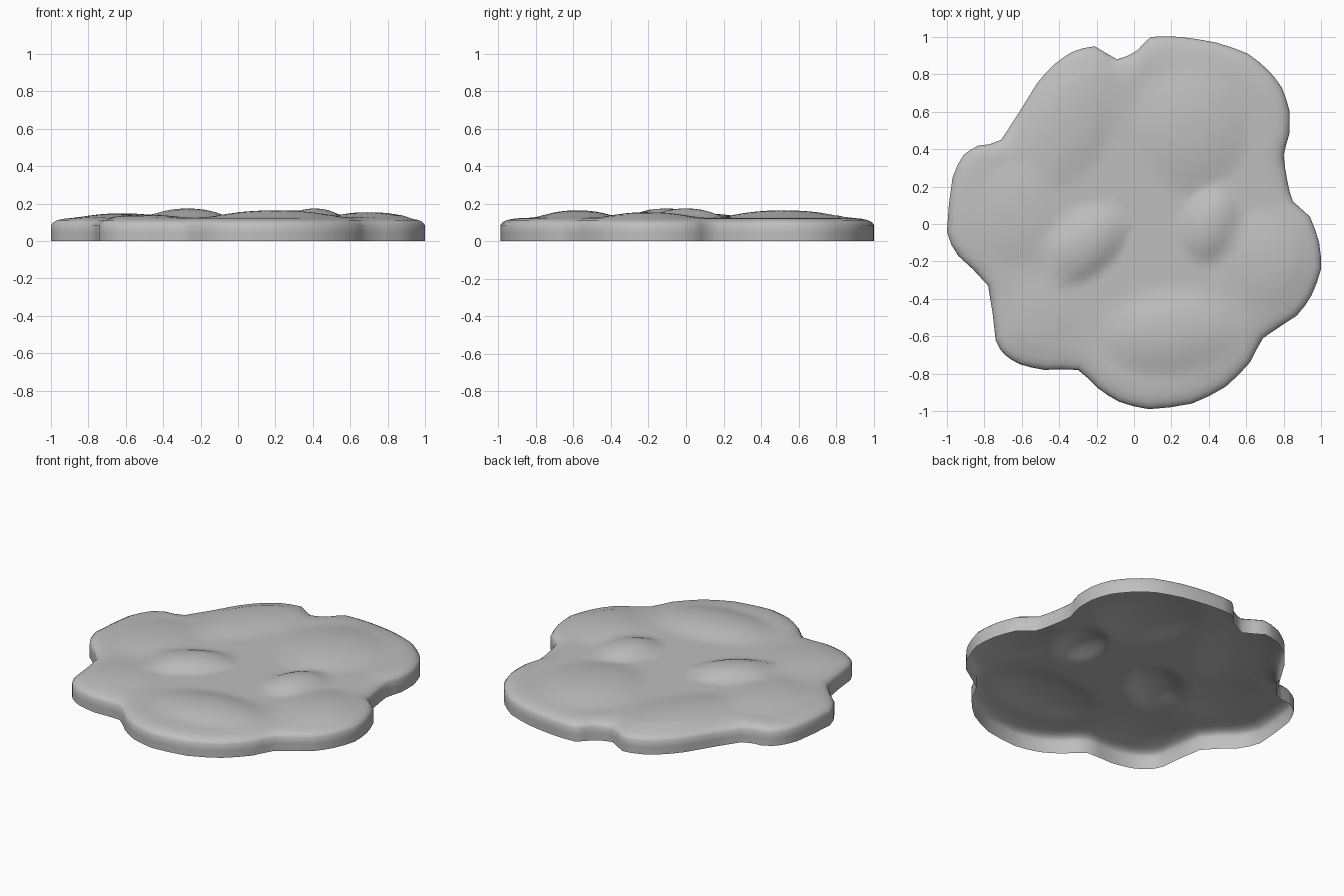
import bpy
import bmesh
import math
from mathutils import Vector

default_cube = bpy.data.objects.get("Cube")
if default_cube:
    bpy.data.objects.remove(default_cube, do_unlink=True)

# Lobed outline of the puddle, clockwise from the back
OUTLINE = [
    (.09, 1), (.25, 1), (.44, .97), (.61, .91), (.72, .82), (.79, .73),
    (.83, .61), (.83, .48), (.8, .37), (.82, .23), (.85, .12), (.94, .04),
    (.99, -.1), (1, -.24), (.95, -.38), (.87, -.49), (.69, -.61),
    (.62, -.74), (.49, -.87), (.31, -.96), (.08, -.99), (-.08, -.95),
    (-.19, -.88), (-.3, -.78), (-.48, -.78), (-.61, -.75), (-.69, -.7),
    (-.74, -.62), (-.78, -.33), (-.94, -.17), (-1, -.04), (-.97, .25),
    (-.91, .37), (-.83, .42), (-.71, .45), (-.52, .75), (-.43, .85),
    (-.33, .92), (-.21, .95), (-.09, .88), (.02, .93),
]

# Swellings on the top: centre x, centre y, radius, radius, turn, height
SWELLINGS = [
    (.41, 0, .17, .24, -20, .05),
    (-.27, -.11, .3, .19, 40, .05),
    (.31, .52, .33, .38, 0, .04),
    (-.33, .55, .24, .42, -25, .026),
    (.2, -.58, .42, .25, 5, .04),
    (-.62, .05, .28, .32, 0, .024),
    (-.5, -.48, .26, .26, 0, .016),
    (.7, -.2, .26, .3, 0, .03),
]

# Rounded rim: inset from the outline, height
RIM = [(0, 0), (0, .045), (0, .085), (.012, .1), (.035, .112), (.07, .119)]
FLAT_HEIGHT = .124
RINGS = 22


def subdivided(points):
    """Points of the closed outline with one added between each pair."""
    result = []
    count = len(points)
    for i in range(count):
        before, start, end, after = (
            Vector(points[(i + k) % count]) for k in (-1, 0, 1, 2))
        middle = (start + end) / 2
        bulge = (start + end - before - after) / 16
        result += [start, middle + bulge * .6]
    return result


def top_height(x, y):
    """Height of the flat top with every swelling added."""
    height = FLAT_HEIGHT
    for cx, cy, rx, ry, turn, rise in SWELLINGS:
        c = math.cos(math.radians(turn))
        s = math.sin(math.radians(turn))
        u = ((x - cx) * c + (y - cy) * s) / rx
        v = ((y - cy) * c - (x - cx) * s) / ry
        d = u * u + v * v
        if d < 1:
            height += rise * (1 - d) ** 2 * (1 + d)
    return height


def bridge(bm, outer, inner):
    """Quads between two rings of equal length, facing outwards."""
    count = len(outer)
    for i in range(count):
        j = (i + 1) % count
        bm.faces.new((outer[i], inner[i], inner[j], outer[j]))


def build_puddle(name, material):
    bm = bmesh.new()
    outline = subdivided(OUTLINE)
    rings = []

    # Side wall and rounded rim
    for inset, height in RIM:
        ring = [p - p.normalized() * inset for p in outline]
        rings.append([bm.verts.new((p.x, p.y, height)) for p in ring])

    # Swollen top, in rings that shrink towards the middle
    inner_edge = [p - p.normalized() * .12 for p in outline]
    for k in range(RINGS):
        scale = 1 - k / RINGS
        ring = [p * scale for p in inner_edge]
        rings.append([bm.verts.new((p.x, p.y, top_height(p.x, p.y)))
                      for p in ring])
    for outer, inner in zip(rings, rings[1:]):
        bridge(bm, outer, inner)

    # Middle fan; the underside stays open
    middle = bm.verts.new((0, 0, top_height(0, 0)))
    last = rings[-1]
    for i, vert in enumerate(last):
        bm.faces.new((vert, middle, last[(i + 1) % len(last)]))

    for face in bm.faces:
        face.smooth = True
    mesh = bpy.data.meshes.new(name)
    bm.to_mesh(mesh)
    bm.free()
    mesh.materials.append(material)
    puddle = bpy.data.objects.new(name, mesh)
    bpy.context.collection.objects.link(puddle)
    return puddle


def flat_material(name, colour):
    material = bpy.data.materials.new(name)
    material.use_nodes = True
    material.diffuse_color = colour
    shader = material.node_tree.nodes["Principled BSDF"]
    shader.inputs["Base Color"].default_value = colour
    return material


grey = flat_material("plain_grey", (.52, .52, .52, 1))
build_puddle("lobed_puddle", grey)
